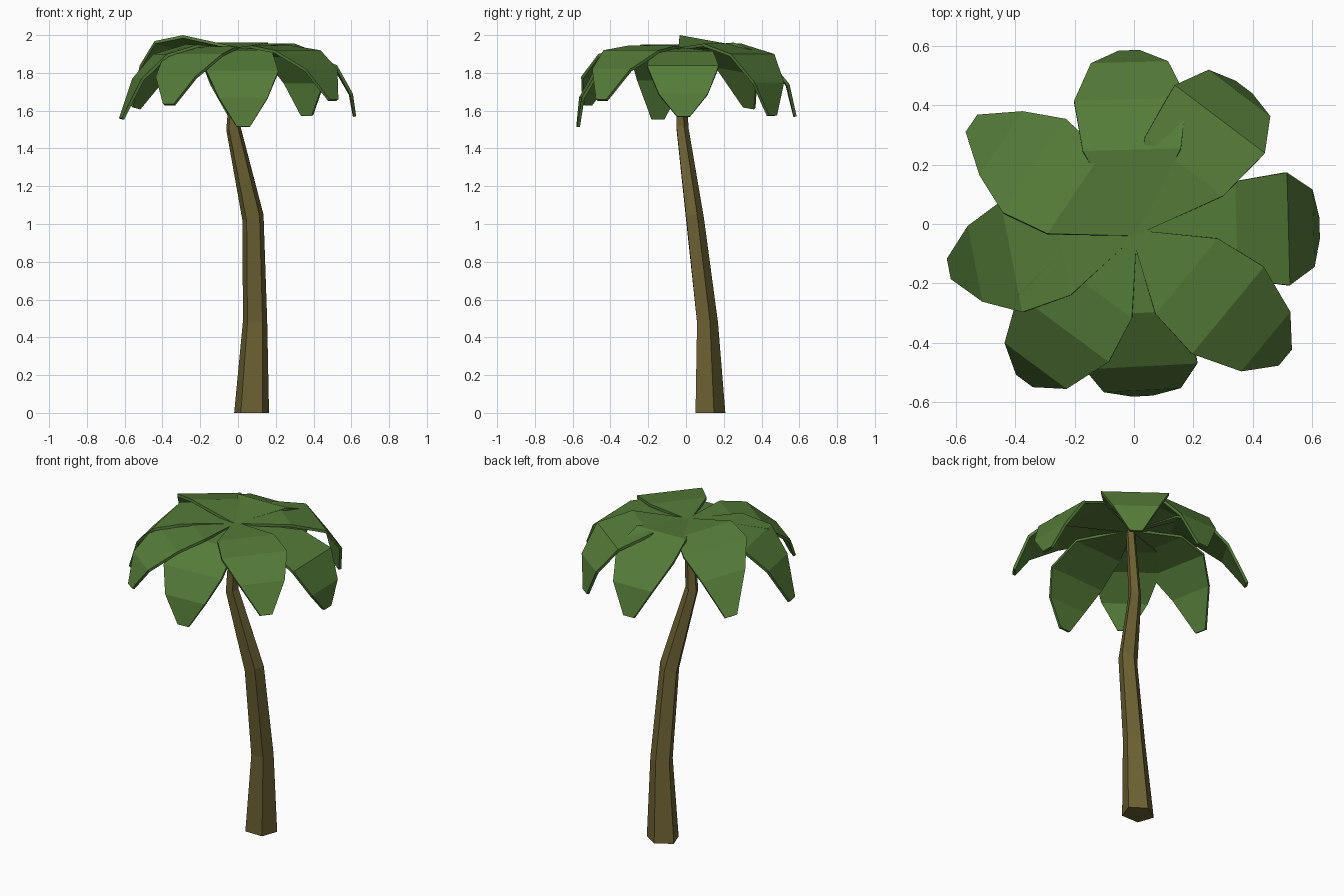
import bpy
import bmesh
from math import cos, sin, radians, pi

if "Cube" in bpy.data.objects:
    bpy.data.objects.remove(bpy.data.objects["Cube"])


def material(name, rgb):
    m = bpy.data.materials.new(name)
    m.diffuse_color = (*rgb, 1)
    m.use_nodes = True
    m.node_tree.nodes["Principled BSDF"].inputs["Base Color"].default_value = m.diffuse_color
    return m


def add_object(name, bm, mat):
    bmesh.ops.recalc_face_normals(bm, faces=bm.faces)
    me = bpy.data.meshes.new(name)
    bm.to_mesh(me)
    bm.free()
    me.materials.append(mat)
    ob = bpy.data.objects.new(name, me)
    bpy.context.collection.objects.link(ob)
    return ob


bark = material("bark", (0.15, 0.12, 0.033))
green = material("leaf_green", (0.09, 0.2, 0.04))

# Trunk: five-sided rings (x, y, z, radius, tilt) joined along a bent path
rings = [
    (0.072, 0.121, 0.0, 0.097, 0.0),
    (0.090, 0.108, 0.48, 0.068, 0.05),
    (0.080, 0.043, 1.03, 0.058, 0.35),
    (-0.025, -0.022, 1.51, 0.039, 0.3),
    (0.0, -0.03, 1.93, 0.028, 0.0),
]
bm = bmesh.new()
loops = []
for x, y, z, r, tilt in rings:
    loop = []
    for i in range(5):
        a = pi / 2 + i * 2 * pi / 5
        dx, dy = r * cos(a), 0.9 * r * sin(a)
        loop.append(bm.verts.new((x + dx, y + dy, z + tilt * dx)))
    loops.append(loop)
for lo, hi in zip(loops, loops[1:]):
    for i in range(5):
        j = (i + 1) % 5
        bm.faces.new((lo[i], lo[j], hi[j], hi[i]))
bm.faces.new(loops[0])
bm.faces.new(loops[-1])
add_object("trunk", bm, bark)

# Leaves: heading, sideways roll, then (reach, height) of each crosswise fold
CROWN = (0.0, -0.03, 1.935)
HALF_WIDTHS = (0.012, 0.165, 0.19, 0.13, 0.035)
leaves = {
    "front": (273, 0, [(.27, 1.92), (.45, 1.81), (.53, 1.67), (.55, 1.515)]),
    "front_right": (-39.5, 0, [(.23, 1.945), (.41, 1.92), (.575, 1.82), (.66, 1.66)]),
    "right": (1.5, 0, [(.345, 1.915), (.52, 1.84), (.605, 1.69), (.625, 1.57)]),
    "back_right": (53, 0, [(.28, 1.955), (.48, 1.9), (.59, 1.75), (.615, 1.575)]),
    "back": (91.5, 0, [(.28, 1.96), (.45, 1.89), (.575, 1.74), (.615, 1.57)]),
    "back_left": (146, 0.15, [(.24, 1.975), (.405, 1.94), (.54, 1.82), (.66, 1.62)]),
    "left": (191, 0, [(.25, 1.95), (.42, 1.9), (.545, 1.77), (.635, 1.56)]),
    "front_left": (233.5, 0, [(.235, 1.94), (.40, 1.9), (.557, 1.78), (.62, 1.635)]),
}
THICKNESS = 0.016
for name, (heading, roll, folds) in leaves.items():
    a = radians(heading)
    bm = bmesh.new()
    rows = []
    for (reach, z), w in zip([(0.0, CROWN[2])] + folds, HALF_WIDTHS):
        rows.append([bm.verts.new((CROWN[0] + reach * cos(a) - s * sin(a),
                                   CROWN[1] + reach * sin(a) + s * cos(a),
                                   z + roll * s)) for s in (-w, w)])
    for p, q in zip(rows, rows[1:]):
        bm.faces.new((p[0], q[0], q[1], p[1]))
    ob = add_object("leaf_" + name, bm, green)
    # thickness grows below the upper surface
    if ob.data.polygons[0].normal.z < 0:
        ob.data.flip_normals()
    mod = ob.modifiers.new("thickness", 'SOLIDIFY')
    mod.thickness = THICKNESS
    mod.offset = -1
